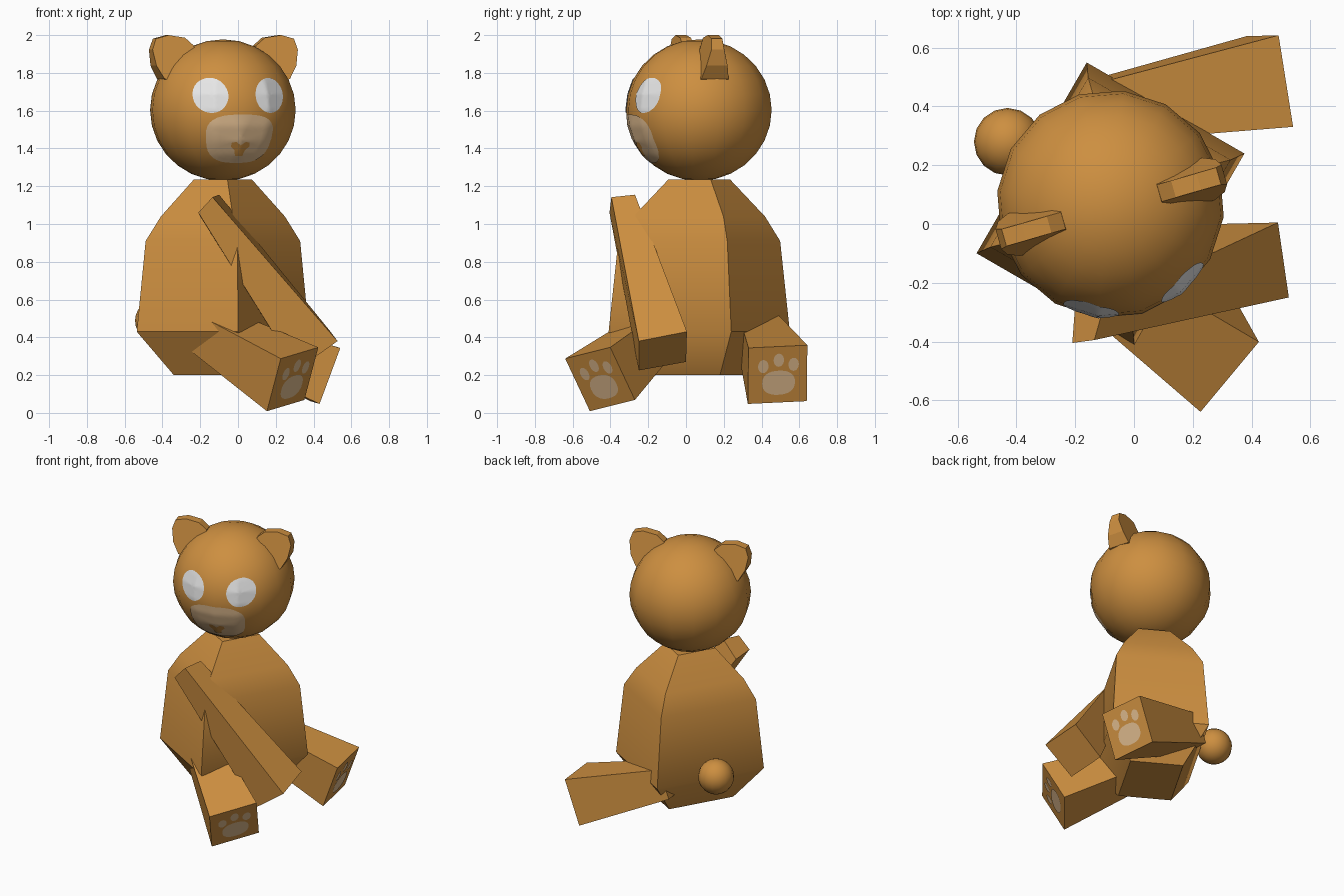
import bpy, bmesh, math
from mathutils import Vector, Matrix
from mathutils.bvhtree import BVHTree

if "Cube" in bpy.data.objects:
    bpy.data.objects.remove(bpy.data.objects["Cube"])


def srgb(r, g, b):
    f = lambda c: c / 12.92 if c <= 0.04045 else ((c + 0.055) / 1.055) ** 2.4
    return (f(r / 255), f(g / 255), f(b / 255), 1)


def material(name, color):
    m = bpy.data.materials.new(name)
    m.diffuse_color = color
    m.use_nodes = True
    m.node_tree.nodes["Principled BSDF"].inputs["Base Color"].default_value = m.diffuse_color
    return m


BROWN = material("honey brown fur", srgb(205, 143, 64))
TAN = material("light tan", srgb(222, 186, 142))
WHITE = material("eye white", srgb(240, 240, 240))


def finish(bm, name, mat, angle=None, matrix=None, recalc=True):
    if recalc:
        bmesh.ops.recalc_face_normals(bm, faces=bm.faces)
    me = bpy.data.meshes.new(name)
    bm.to_mesh(me)
    bm.free()
    me.materials.append(mat)
    ob = bpy.data.objects.new(name, me)
    bpy.context.collection.objects.link(ob)
    if matrix:
        ob.matrix_world = matrix
    if angle:
        bpy.ops.object.select_all(action='DESELECT')
        ob.select_set(True)
        bpy.context.view_layer.objects.active = ob
        bpy.ops.object.shade_smooth_by_angle(angle=math.radians(angle))
    return ob


def loft(rings, name, mat, angle=None, matrix=None):
    """Closed skin through rings of equal point count."""
    bm = bmesh.new()
    vs = [[bm.verts.new(p) for p in r] for r in rings]
    n = len(vs[0])
    for a, b in zip(vs, vs[1:]):
        for i in range(n):
            j = (i + 1) % n
            bm.faces.new((a[i], a[j], b[j], b[i]))
    bm.faces.new(vs[0])
    bm.faces.new(vs[-1])
    return finish(bm, name, mat, angle, matrix)


def patch(name, outline, center, place, mat, matrix=None, rings=6):
    """Thin painted detail: a disc of rings laid on a surface by place(u, v)."""
    bm = bmesh.new()
    cu, cv = center
    mid = bm.verts.new(place(cu, cv))
    prev = None
    n = len(outline)
    for k in range(1, rings + 1):
        s = k / rings
        cur = [bm.verts.new(place(cu + u * s, cv + v * s)) for u, v in outline]
        for i in range(n):
            j = (i + 1) % n
            if prev:
                bm.faces.new((prev[i], cur[i], cur[j], prev[j]))
            else:
                bm.faces.new((mid, cur[i], cur[j]))
        prev = cur
    return finish(bm, name, mat, 60, matrix, recalc=False)


def oval(a, b, power=1.0, n=32):
    pts = []
    for i in range(n):
        c, s = math.cos(2 * math.pi * i / n), math.sin(2 * math.pi * i / n)
        pts.append((a * math.copysign(abs(c) ** power, c), b * math.copysign(abs(s) ** power, s)))
    return pts


# Body: stacked rectangles, turned 30 degrees
body_rot = Matrix.Translation((-0.08, 0.07, 0)) @ Matrix.Rotation(math.radians(-30), 4, 'Z')
profile = [(0.2, 0.17, 0.225), (0.43, 0.31, 0.375), (0.91, 0.28, 0.333),
           (1.04, 0.22, 0.275), (1.235, 0.103, 0.13)]
loft([[(a, b, z), (-a, b, z), (-a, -b, z), (a, -b, z)] for z, a, b in profile],
     "body", BROWN, 35, body_rot)

# Head: low-poly smooth ball, turned 16 degrees
head_mat = Matrix.Translation((-0.08, 0.068, 1.603)) @ Matrix.Rotation(math.radians(16), 4, 'Z')
bm = bmesh.new()
bmesh.ops.create_uvsphere(bm, u_segments=16, v_segments=14, radius=0.388)
bmesh.ops.scale(bm, vec=(1, 1, 0.965), verts=bm.verts)
tree = BVHTree.FromBMesh(bm)
finish(bm, "head", BROWN, 60, head_mat)


def on_face(offset):
    def place(u, v):
        hit, nor, _, _ = tree.ray_cast(Vector((u, -2, v)), Vector((0, 1, 0)))
        return hit + hit.normalized() * offset
    return place


# Face details
for side, label in ((-1, "right"), (1, "left")):
    patch(label + "_eye", oval(0.086, 0.092), (side * 0.16, 0.077), on_face(0.004), WHITE, head_mat)
muzzle = [(u * (1 + 0.9 * v), v) for u, v in oval(0.178, 0.127, 0.7)]
patch("muzzle", muzzle, (0.0, -0.15), on_face(0.004), TAN, head_mat, 8)
nose = [(0, 0.02), (0.025, 0.038), (0.048, 0.034), (0.05, 0.014), (0.028, -0.005), (0.02, -0.034),
        (-0.02, -0.034), (-0.028, -0.005), (-0.05, 0.014), (-0.048, 0.034), (-0.025, 0.038)]
patch("nose", nose, (0.0, -0.203), on_face(0.008), BROWN, head_mat, 4)

# Ears: rounded outline, thicker toward the base
ear = [(0.40, 0.32), (0.38, 0.378), (0.31, 0.397), (0.22, 0.383), (0.17, 0.34),
       (0.16, 0.20), (0.29, 0.15), (0.345, 0.165), (0.385, 0.235)]
for side, label in ((-1, "right"), (1, "left")):
    half = lambda z: 0.03 + 0.045 * max(0, min(1, (0.34 - z) / 0.17))
    loft([[(side * x, y * half(z) - 0.01, z) for x, z in ear] for y in (-1, 1)],
         label + "_ear", BROWN, None, head_mat)

# Tail
bm = bmesh.new()
bmesh.ops.create_uvsphere(bm, u_segments=16, v_segments=12, radius=0.115)
finish(bm, "tail", BROWN, 60, Matrix.Translation((-0.43, 0.28, 0.488)))


# Legs: square frustums with paw prints on the soles
def leg(label, center, across, up):
    c, w, u = Vector(center), Vector(across).normalized(), Vector(up).normalized()
    n = w.cross(u).normalized()
    u = n.cross(w)
    corners = ((-1, -1), (1, -1), (1, 1), (-1, 1))
    ring = lambda t, h: [c - n * t + w * (i * h) + u * (j * h) for i, j in corners]
    loft([ring(0, 0.158), ring(0.66, 0.101)], label + "_leg", BROWN)
    place = lambda a, b: c + w * a + u * b + n * 0.004
    patch(label + "_paw_pad", oval(0.088, 0.068, 0.85), (0.005, -0.045), place, TAN, None, 1)
    for k, (a, b) in enumerate(((-0.078, 0.05), (0.005, 0.082), (0.085, 0.055))):
        patch(f"{label}_toe_pad_{k + 1}", oval(0.028, 0.037, n=20), (a, b), place, TAN, None, 1)


leg("right", (0.289, -0.455, 0.178), (0.2, 0.24, 0.06), (0.065, -0.14, 0.275))
leg("left", (0.462, 0.485, 0.203), (-0.05, 0.315, 0.015), (0.11, 0.01, 0.3))

# Arm: tapered box reaching across the belly
shoulder = [(-0.21, -0.405, 1.06), (-0.135, -0.395, 1.142), (-0.10, -0.27, 1.155), (-0.20, -0.27, 1.04)]
hand = [(0.31, -0.25, 0.225), (0.527, -0.25, 0.38), (0.49, 0.005, 0.43), (0.28, 0.0, 0.27)]
loft([shoulder, hand], "right_arm", BROWN)
